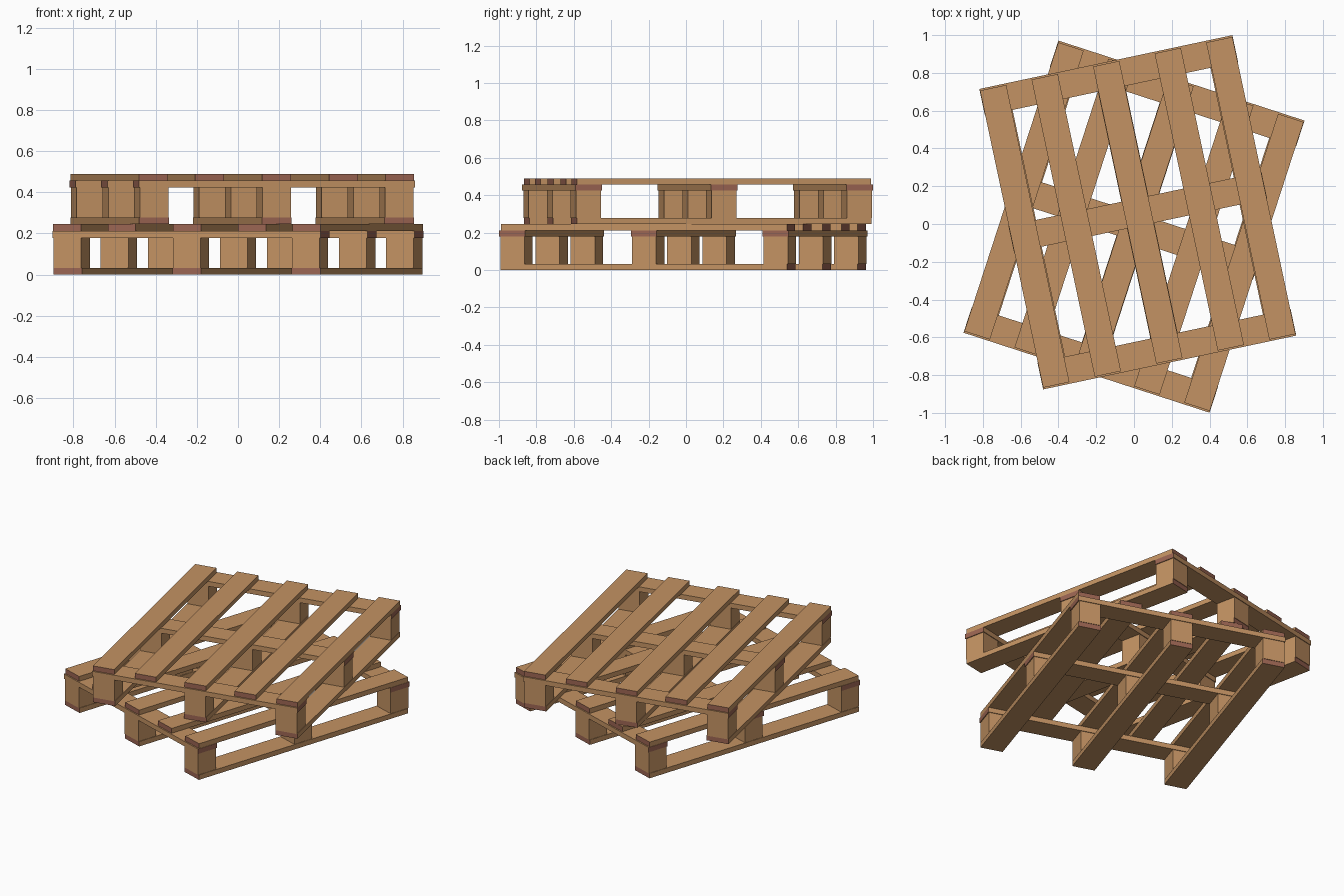
import bpy, bmesh
from math import radians
from mathutils import Matrix

if "Cube" in bpy.data.objects:
    bpy.data.objects.remove(bpy.data.objects["Cube"])


def material(name, color):
    m = bpy.data.materials.new(name)
    m.diffuse_color = (*color, 1)
    m.use_nodes = True
    m.node_tree.nodes["Principled BSDF"].inputs["Base Color"].default_value = m.diffuse_color
    return m


WOOD = material("wood", (0.55, 0.29, 0.125))
END_GRAIN = material("end_grain", (0.33, 0.13, 0.085))

WIDTH, LENGTH = 1.37, 1.626      # pallet footprint
T, BLOCK_H = 0.033, 0.146        # plank thickness, block height
HEIGHT = 3 * T + BLOCK_H


def box(name, place, center, size, end_axis=None):
    """Box inside a pallet; faces along end_axis get the end grain colour."""
    bm = bmesh.new()
    bmesh.ops.create_cube(bm, size=1)
    bm.normal_update()
    for f in bm.faces:
        if end_axis is not None and abs(f.normal[end_axis]) > 0.5:
            f.material_index = 1
    bm.transform(Matrix.Translation(center) @ Matrix.Diagonal((*size, 1)))
    mesh = bpy.data.meshes.new(name)
    bm.to_mesh(mesh)
    bm.free()
    mesh.materials.append(WOOD)
    mesh.materials.append(END_GRAIN)
    obj = bpy.data.objects.new(name, mesh)
    obj.matrix_world = place
    bpy.context.collection.objects.link(obj)


def pallet(prefix, location, angle):
    place = Matrix.Translation(location) @ Matrix.Rotation(radians(angle), 4, 'Z')
    col_x = WIDTH / 2 - 0.076
    row_y = LENGTH / 2 - 0.0725
    for i in (-1, 0, 1):
        # lengthwise bottom boards
        box(f"{prefix}_bottom_board", place, (i * col_x, 0, T / 2),
            (0.147, LENGTH - 0.016, T), 1)
        # crosswise stringer boards
        box(f"{prefix}_stringer_board", place, (0, i * row_y, T * 1.5 + BLOCK_H),
            (WIDTH, 0.145, T), 0)
        # spacer blocks
        for j in (-1, 0, 1):
            box(f"{prefix}_block", place, (i * col_x, j * row_y, T + BLOCK_H / 2),
                (0.141, 0.136, BLOCK_H))
    # lengthwise deck boards
    for x in (-0.612, -0.333, 0, 0.333, 0.612):
        box(f"{prefix}_deck_board", place, (x, 0, T * 2.5 + BLOCK_H),
            (0.142, LENGTH - 0.018, T), 1)


pallet("lower_pallet", (0, -0.014, 0), -18)
pallet("upper_pallet", (0.02, 0.062, HEIGHT), 12)
